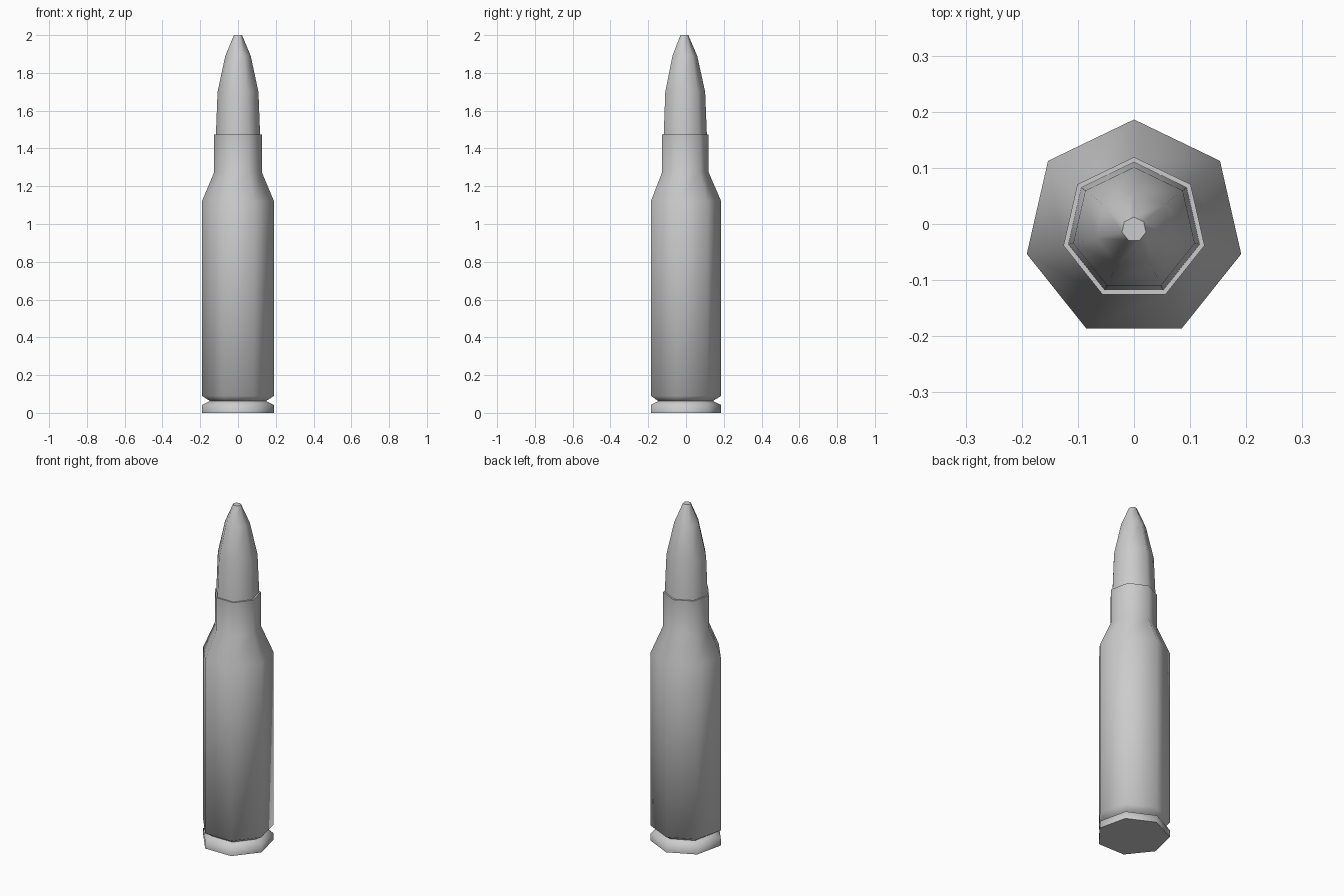
import bpy, bmesh, math

if "Cube" in bpy.data.objects:
    bpy.data.objects.remove(bpy.data.objects["Cube"])

SIDES = 7
Y_SHIFT = -0.0097  # centres the heptagon's bounding box on y


def lathe(name, profile):
    """Spin (radius, z) points into a capped seven-sided solid."""
    bm = bmesh.new()
    rings = []
    for r, z in profile:
        ring = []
        for i in range(SIDES):
            a = math.pi / 2 + 2 * math.pi * i / SIDES
            ring.append(bm.verts.new((r * math.cos(a), r * math.sin(a) + Y_SHIFT, z)))
        rings.append(ring)
    for lo, hi in zip(rings, rings[1:]):
        for i in range(SIDES):
            j = (i + 1) % SIDES
            bm.faces.new((lo[i], lo[j], hi[j], hi[i]))
    bm.faces.new(rings[0][::-1])
    bm.faces.new(rings[-1])
    bmesh.ops.recalc_face_normals(bm, faces=bm.faces)
    mesh = bpy.data.meshes.new(name)
    bm.to_mesh(mesh)
    bm.free()
    obj = bpy.data.objects.new(name, mesh)
    bpy.context.collection.objects.link(obj)
    bpy.ops.object.select_all(action='DESELECT')
    obj.select_set(True)
    bpy.context.view_layer.objects.active = obj
    bpy.ops.object.shade_smooth_by_angle(angle=math.radians(63))
    return obj


# Case: rim, extractor groove, body, shoulder and neck
lathe("case", [(0.196, 0), (0.196, 0.042), (0.152, 0.063), (0.196, 0.09),
               (0.196, 1.12), (0.129, 1.275), (0.129, 1.475)])

# Tip: tapered point seated in the neck
lathe("tip", [(0.121, 1.46), (0.120, 1.475), (0.111, 1.70),
              (0.069, 1.89), (0.022, 2.0)])
